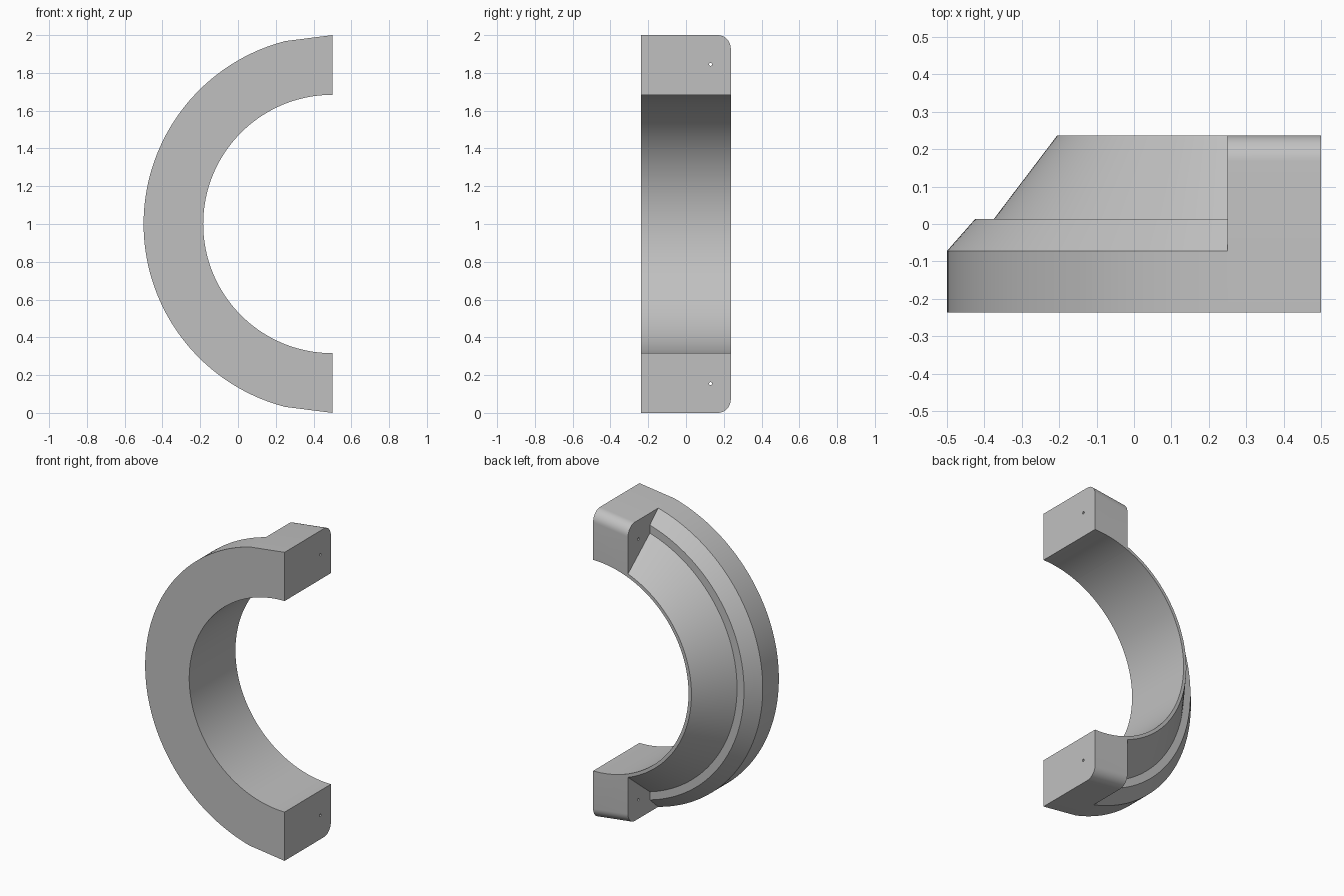
import bpy, bmesh, math
from mathutils import Matrix

cube = bpy.data.objects.get("Cube")
if cube:
    bpy.data.objects.remove(cube, do_unlink=True)

CX, CZ = 0.5, 1.0            # centre of the arc
R_IN, R_OUT = 0.684, 1.0
HALF = 0.237                 # half depth
BLOCK = 0.25                 # length of each end block

grey = bpy.data.materials.new("plain grey")
grey.use_nodes = True
grey.diffuse_color = (0.53, 0.53, 0.53, 1)
grey.node_tree.nodes["Principled BSDF"].inputs["Base Color"].default_value = grey.diffuse_color


def make_object(name, bm):
    bmesh.ops.recalc_face_normals(bm, faces=bm.faces)
    mesh = bpy.data.meshes.new(name)
    bm.to_mesh(mesh)
    bm.free()
    mesh.materials.append(grey)
    obj = bpy.data.objects.new(name, mesh)
    bpy.context.collection.objects.link(obj)
    return obj


def activate(obj):
    bpy.ops.object.select_all(action='DESELECT')
    obj.select_set(True)
    bpy.context.view_layer.objects.active = obj


def smooth(obj):
    activate(obj)
    bpy.ops.object.shade_smooth_by_angle(angle=math.radians(25))


# Curved body: stepped section (radius, y) swept up to the flat block faces
section = [(R_IN, -HALF), (R_OUT, -HALF), (R_OUT, -0.072), (0.925, 0.013),
           (0.875, 0.013), (0.705, HALF), (R_IN, HALF)]
STEPS = 96
bm = bmesh.new()
rings = []
for i in range(STEPS + 1):
    ring = []
    for r, y in section:
        a = math.acos(BLOCK / r) * (2 * i / STEPS - 1)
        ring.append(bm.verts.new((CX - r * math.cos(a), y, CZ + r * math.sin(a))))
    rings.append(ring)
n = len(section)
for a, b in zip(rings, rings[1:]):
    for j in range(n):
        k = (j + 1) % n
        bm.faces.new((a[j], a[k], b[k], b[j]))
bm.faces.new(rings[0])
bm.faces.new(rings[-1])
smooth(make_object("curved_body", bm))


# End blocks: arched inside, sloped outside, rounded back edge, small bore
def end_block(name, side):
    outline = [(0, R_OUT), (-BLOCK, math.sqrt(R_OUT**2 - BLOCK**2))]
    top = math.asin(BLOCK / R_IN)
    for i in range(17):
        a = top * (1 - i / 16)
        outline.append((-R_IN * math.sin(a), R_IN * math.cos(a)))
    bm = bmesh.new()
    front = [bm.verts.new((CX + x, -HALF, CZ + side * z)) for x, z in outline]
    back = [bm.verts.new((CX + x, HALF, CZ + side * z)) for x, z in outline]
    bm.faces.new(front)
    bm.faces.new(back)
    for j in range(len(outline)):
        k = (j + 1) % len(outline)
        bm.faces.new((front[j], front[k], back[k], back[j]))
    bmesh.ops.recalc_face_normals(bm, faces=bm.faces)
    edge = bm.edges.get((back[0], back[1]))
    bmesh.ops.bevel(bm, geom=[edge], offset=0.07, segments=10,
                    profile=0.5, affect='EDGES')
    block = make_object(name, bm)

    # Bore along x
    bm = bmesh.new()
    place = (Matrix.Translation((CX - BLOCK / 2, 0.13, CZ + side * 0.845))
             @ Matrix.Rotation(math.pi / 2, 4, 'Y'))
    bmesh.ops.create_cone(bm, cap_ends=True, segments=16, radius1=0.008,
                          radius2=0.008, depth=0.4, matrix=place)
    cutter = make_object(name + "_bore_cutter", bm)
    cutter.hide_render = True
    mod = block.modifiers.new("bore", 'BOOLEAN')
    mod.operation = 'DIFFERENCE'
    mod.solver = 'EXACT'
    mod.object = cutter
    activate(block)
    bpy.ops.object.modifier_apply(modifier=mod.name)
    bpy.data.objects.remove(cutter, do_unlink=True)
    smooth(block)


end_block("upper_end_block", 1)
end_block("lower_end_block", -1)
